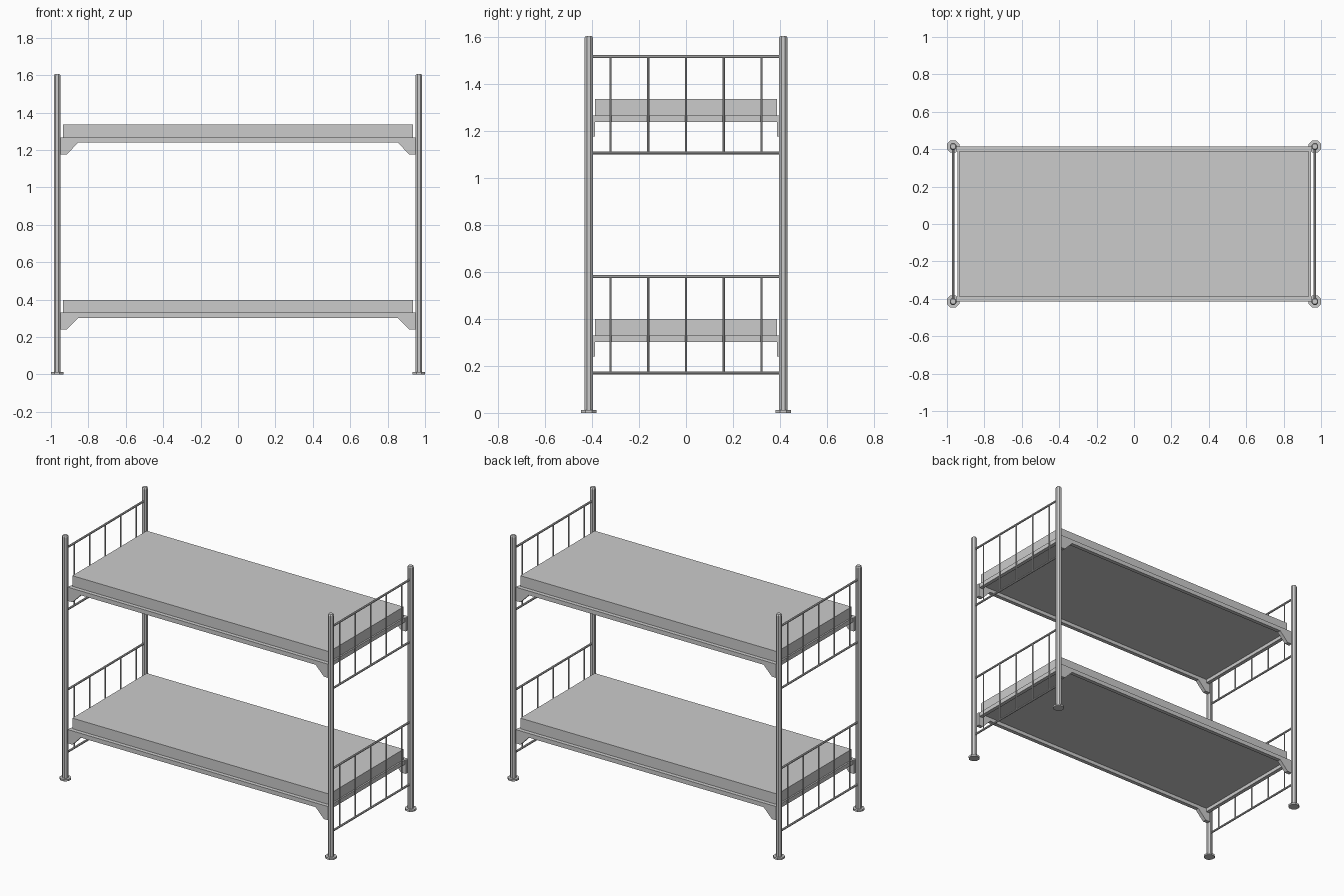
import bpy, bmesh, math
from mathutils import Matrix, Vector

if "Cube" in bpy.data.objects:
    bpy.data.objects.remove(bpy.data.objects["Cube"])

PX, PY = 0.967, 0.414          # post centres


def finish(bm, name):
    bmesh.ops.recalc_face_normals(bm, faces=bm.faces)
    mesh = bpy.data.meshes.new(name)
    bm.to_mesh(mesh)
    bm.free()
    ob = bpy.data.objects.new(name, mesh)
    bpy.context.collection.objects.link(ob)
    return ob


def rod(bm, a, b, flat, top=None, sides=8):
    """Flat-sided rod from a to b; flat = half width across flats."""
    a, b = Vector(a), Vector(b)
    d = b - a
    k = 1 / math.cos(math.pi / sides)
    rot = d.to_track_quat('Z', 'Y').to_matrix().to_4x4()
    m = Matrix.Translation((a + b) / 2) @ rot @ Matrix.Rotation(math.pi / sides, 4, 'Z')
    bmesh.ops.create_cone(bm, cap_ends=True, segments=sides, radius1=flat * k,
                          radius2=(flat if top is None else top) * k,
                          depth=d.length, matrix=m)


def box(name, lo, hi):
    bm = bmesh.new()
    lo, hi = Vector(lo), Vector(hi)
    bmesh.ops.create_cube(bm, size=1, matrix=Matrix.Translation((lo + hi) / 2)
                          @ Matrix.Diagonal((*(hi - lo), 1)))
    return finish(bm, name)


# Corner posts with bevelled caps and wide feet
for sx in (-1, 1):
    for sy in (-1, 1):
        x, y = sx * PX, sy * PY
        bm = bmesh.new()
        rod(bm, (x, y, 0.012), (x, y, 1.598), 0.018)
        rod(bm, (x, y, 1.598), (x, y, 1.606), 0.018, 0.013)
        finish(bm, "corner_post")
        bm = bmesh.new()
        rod(bm, (x, y, 0), (x, y, 0.012), 0.033)
        finish(bm, "post_foot")

for level, dz in (("lower", 0.0), ("upper", 0.937)):
    # Mattress resting in the frame
    box(level + "_mattress", (-0.935, -0.387, 0.325 + dz), (0.935, 0.387, 0.399 + dz))

    # Long side rails with angled brackets at both ends
    half = [(0.95, 0.33), (0.95, 0.24), (0.915, 0.24), (0.855, 0.302)]
    outline = half + [(-x, z) for x, z in reversed(half)]
    for sy in (-1, 1):
        bm = bmesh.new()
        face = bm.faces.new([bm.verts.new((x, sy * 0.388, z + dz)) for x, z in outline])
        ext = bmesh.ops.extrude_face_region(bm, geom=[face])
        bmesh.ops.translate(bm, vec=(0, sy * 0.026, 0),
                            verts=[v for v in ext["geom"] if isinstance(v, bmesh.types.BMVert)])
        finish(bm, level + "_side_rail")

    for sx in (-1, 1):
        # Short end rails
        xs = sorted((sx * 0.92, sx * 0.945))
        box(level + "_end_rail", (xs[0], -0.388, 0.302 + dz), (xs[1], 0.388, 0.33 + dz))
        # Barred end panels between the posts
        x = sx * PX
        bm = bmesh.new()
        for z in (0.17 + dz, 0.58 + dz):
            rod(bm, (x, -PY, z), (x, PY, z), 0.0065)
        for i in range(-2, 3):
            rod(bm, (x, i * 0.161, 0.17 + dz), (x, i * 0.161, 0.58 + dz), 0.0045)
        finish(bm, level + "_end_bars")
